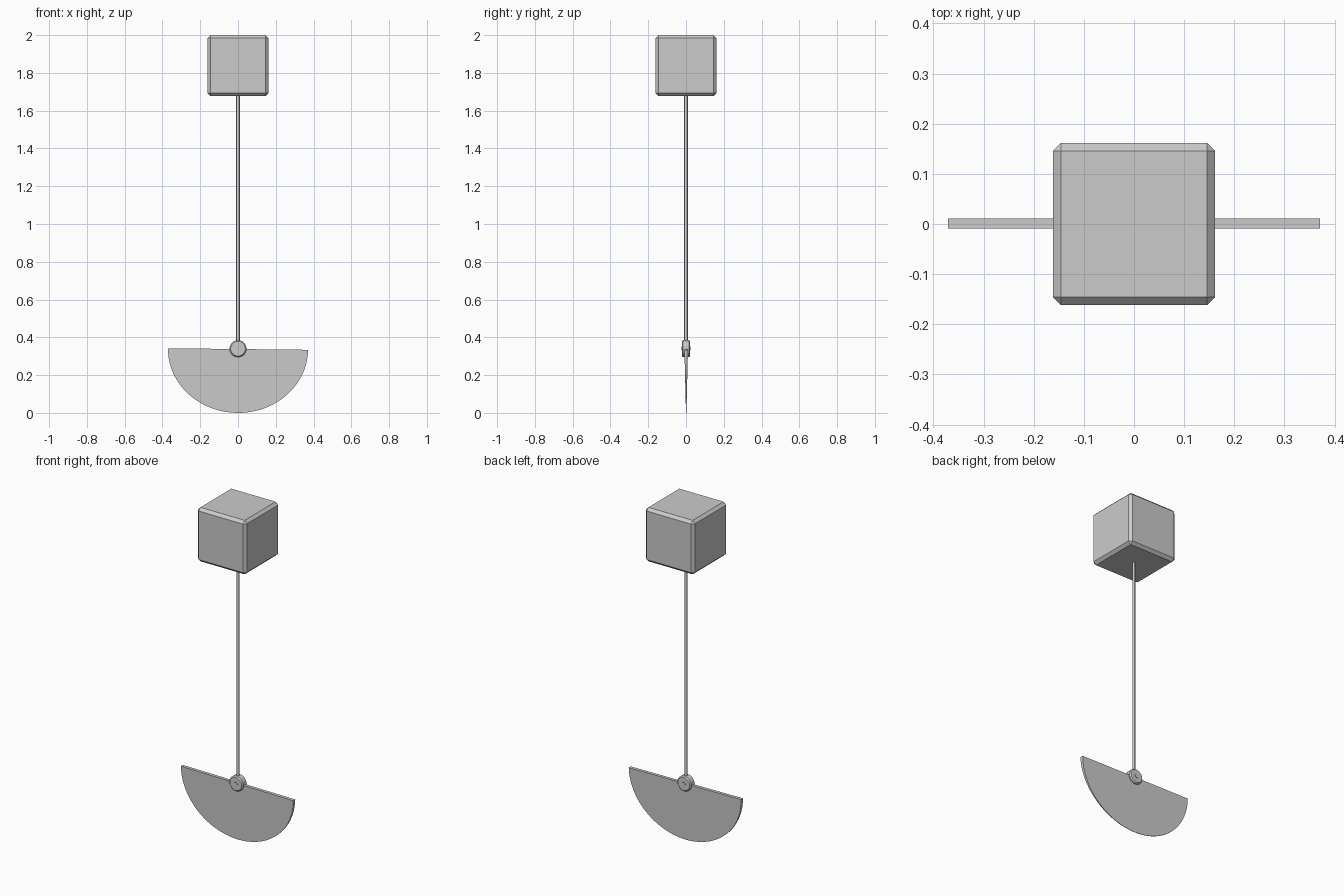
import bpy, bmesh, math

if "Cube" in bpy.data.objects:
    bpy.data.objects.remove(bpy.data.objects["Cube"])

HUB_Z = 0.34


def bevel(obj, width):
    m = obj.modifiers.new("bevel", "BEVEL")
    m.width = width
    m.segments = 1
    m.limit_method = "ANGLE"
    m.angle_limit = math.radians(60)


def cylinder(name, radius, length, loc, sides, rot=(0, 0, 0)):
    bpy.ops.mesh.primitive_cylinder_add(vertices=sides, radius=radius, depth=length,
                                        location=loc, rotation=rot)
    obj = bpy.context.object
    obj.name = name
    return obj


# Chamfered block at the top
bpy.ops.mesh.primitive_cube_add(size=1, location=(0, 0, 1.839))
block = bpy.context.object
block.name = "top_block"
block.scale = (0.324, 0.324, 0.322)
bpy.ops.object.transform_apply(location=False, rotation=False, scale=True)
bevel(block, 0.016)

# Hanging rod
rod = cylinder("rod", 0.0095, 1.37, (0, 0, 1.015), 12)
bpy.ops.object.shade_smooth_by_angle()

# Chamfered hub with a small pin through it
across = (math.pi / 2, 0, 0)
hub = cylinder("hub", 0.045, 0.044, (0, 0, HUB_Z), 24, across)
bevel(hub, 0.006)
pin = cylinder("hub_pin", 0.011, 0.05, (0, 0, HUB_Z), 12, across)

# Half-round blade: thick along the straight top, thin at the bottom
bm = bmesh.new()
SEGMENTS = 40
sides = []
for s in (-1, 1):
    ring = []
    for i in range(SEGMENTS + 1):
        a = math.pi * i / SEGMENTS
        x, z = -0.371 * math.cos(a), -0.338 * math.sin(a)
        half = 0.0095 + (0.0095 - 0.001) * z / 0.338
        ring.append(bm.verts.new((x, s * half, z)))
    bm.faces.new(ring)
    sides.append(ring)
n = SEGMENTS + 1
for i in range(n):
    j = (i + 1) % n
    bm.faces.new((sides[0][i], sides[0][j], sides[1][j], sides[1][i]))
bmesh.ops.recalc_face_normals(bm, faces=bm.faces)
mesh = bpy.data.meshes.new("blade")
bm.to_mesh(mesh)
bm.free()
blade = bpy.data.objects.new("blade", mesh)
bpy.context.collection.objects.link(blade)
blade.location = (0, 0.001, 0.338)
blade.rotation_euler = (0, 0.011, 0)
